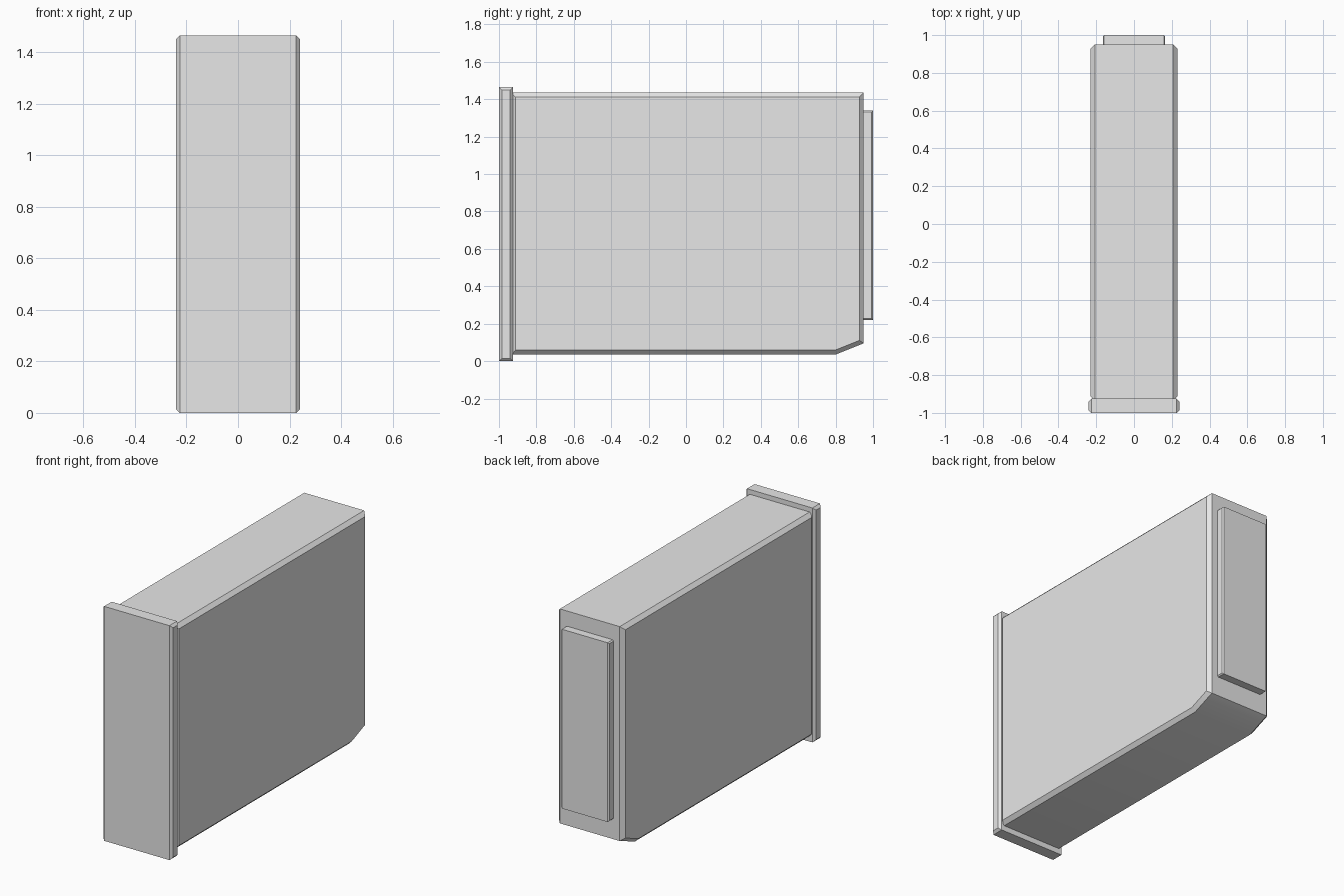
import bpy, bmesh
from math import radians

cube = bpy.data.objects.get("Cube")
if cube:
    bpy.data.objects.remove(cube, do_unlink=True)

GREY = (0.8, 0.8, 0.8, 1)
grey = bpy.data.materials.new("light grey")
grey.use_nodes = True
grey.diffuse_color = GREY
grey.node_tree.nodes["Principled BSDF"].inputs["Base Color"].default_value = GREY


def slab(name, profile, half_width, chamfer):
    """Extrude a (y, z) profile along x and chamfer the rims of both sides."""
    bm = bmesh.new()
    face = bm.faces.new([bm.verts.new((-half_width, y, z)) for y, z in profile])
    grown = bmesh.ops.extrude_face_region(bm, geom=[face])["geom"]
    for v in grown:
        if isinstance(v, bmesh.types.BMVert):
            v.co.x = half_width
    bmesh.ops.recalc_face_normals(bm, faces=bm.faces)
    rims = [e for e in bm.edges if abs(e.verts[0].co.x - e.verts[1].co.x) < 1e-5]
    bmesh.ops.bevel(bm, geom=rims, offset=chamfer, offset_type='OFFSET',
                    segments=1, profile=0.5, affect='EDGES')
    bmesh.ops.recalc_face_normals(bm, faces=bm.faces)
    mesh = bpy.data.meshes.new(name)
    bm.to_mesh(mesh)
    bm.free()
    mesh.materials.append(grey)
    obj = bpy.data.objects.new(name, mesh)
    bpy.context.collection.objects.link(obj)
    bpy.ops.object.select_all(action='DESELECT')
    obj.select_set(True)
    bpy.context.view_layer.objects.active = obj
    bpy.ops.object.shade_smooth_by_angle(angle=radians(30))


def box(y0, y1, z0, z1):
    return [(y0, z0), (y1, z0), (y1, z1), (y0, z1)]


# Main casing with a sloped lower back corner
slab("casing", [(-0.935, 0.035), (0.8, 0.035), (0.95, 0.095),
                (0.95, 1.435), (-0.935, 1.435)], 0.23, 0.023)

# Front plate, slightly larger than the casing
slab("front_plate", box(-1, -0.925, 0, 1.465), 0.241, 0.015)

# Raised connector block on the back
slab("back_connector", box(0.94, 1, 0.22, 1.34), 0.165, 0.007)
